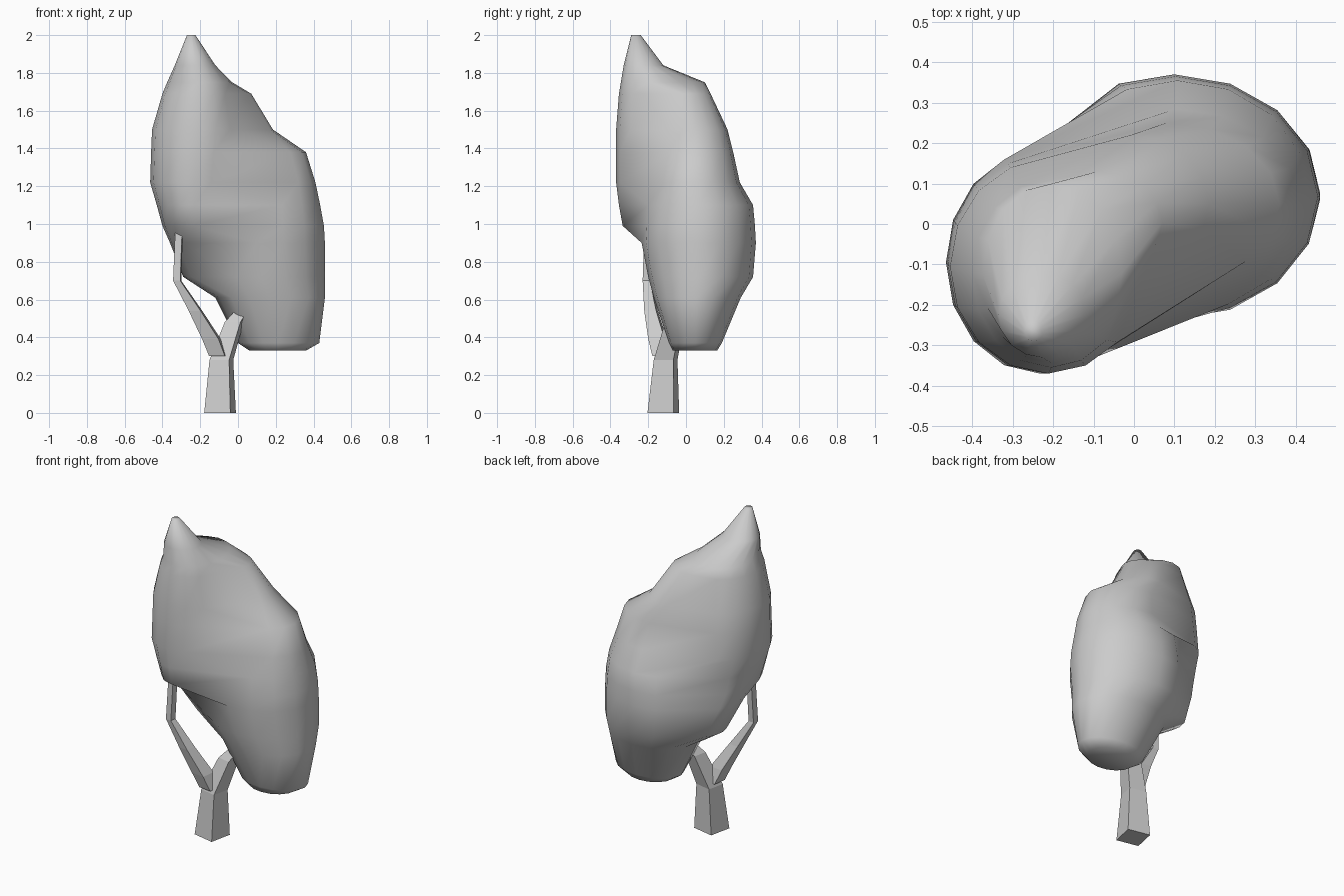
import bpy, bmesh, math

if "Cube" in bpy.data.objects:
    bpy.data.objects.remove(bpy.data.objects["Cube"])


def loft(name, rings):
    """Skin a stack of equal-length point rings and cap both ends."""
    bm = bmesh.new()
    rows = [[bm.verts.new(p) for p in ring] for ring in rings]
    n = len(rows[0])
    for low, high in zip(rows, rows[1:]):
        for i in range(n):
            j = (i + 1) % n
            bm.faces.new((low[i], low[j], high[j], high[i]))
    bm.faces.new(rows[0][::-1])
    bm.faces.new(rows[-1])
    bmesh.ops.remove_doubles(bm, verts=bm.verts, dist=0.0005)
    bmesh.ops.recalc_face_normals(bm, faces=bm.faces)
    mesh = bpy.data.meshes.new(name)
    bm.to_mesh(mesh)
    bm.free()
    obj = bpy.data.objects.new(name, mesh)
    bpy.context.collection.objects.link(obj)
    return obj


def limb(name, path, turn):
    """Four-sided tapered limb along (x, y, z, radius) stations."""
    corners = [math.radians(45 + turn + 90 * k) for k in range(4)]
    return loft(name, [[(x + r * math.cos(a), y + r * math.sin(a), z)
                        for a in corners] for x, y, z, r in path])


def oval_point(box, a):
    x0, x1, y0, y1 = box
    return ((x0 + x1) / 2 + (x1 - x0) / 2 * math.cos(a),
            (y0 + y1) / 2 + (y1 - y0) / 2 * math.sin(a))


def crown_ring(z, *lobes, sides=16):
    """Outline wrapped around one or two ovals at height z."""
    ring = []
    for k in range(sides):
        a = 2 * math.pi * k / sides
        c, s = math.cos(a), math.sin(a)
        x, y = max((oval_point(b, a) for b in lobes),
                   key=lambda p: p[0] * c + p[1] * s)
        ring.append((x, y, z))
    return ring


# Crown: tall front-left lobe merging into a lower back-right lobe
levels = [
    (0.33, (0.06, 0.36, -0.07, 0.165)),
    (0.37, (0.0, 0.43, -0.09, 0.19)),
    (0.61, (-0.12, 0.46, -0.17, 0.29)),
    (0.72, (-0.29, 0.0, -0.10, 0.21), (-0.22, 0.46, -0.20, 0.355)),
    (0.90, (-0.36, -0.10, -0.19, 0.18), (-0.26, 0.46, -0.235, 0.37)),
    (0.99, (-0.40, -0.06, -0.335, 0.18), (-0.25, 0.455, -0.23, 0.365)),
    (1.10, (-0.43, -0.03, -0.355, 0.18), (-0.22, 0.435, -0.22, 0.355)),
    (1.22, (-0.465, 0.0, -0.37, 0.18), (-0.20, 0.41, -0.19, 0.285)),
    (1.38, (-0.46, 0.02, -0.37, 0.17), (-0.20, 0.36, -0.15, 0.25)),
    (1.50, (-0.455, 0.03, -0.37, 0.16), (-0.20, 0.185, -0.12, 0.22)),
    (1.69, (-0.40, -0.01, -0.355, 0.11), (-0.25, 0.07, -0.12, 0.13)),
    (1.75, (-0.375, -0.03, -0.345, 0.10)),
    (1.84, (-0.335, -0.12, -0.33, -0.12)),
    (2.00, (-0.27, -0.225, -0.29, -0.24)),
]
crown = loft("foliage", [crown_ring(*level) for level in levels])
for poly in crown.data.polygons:
    poly.use_smooth = True

# Trunk leaning into the crown
limb("trunk", [(-0.095, -0.12, 0.0, 0.10), (-0.088, -0.108, 0.28, 0.075),
               (-0.02, -0.06, 0.48, 0.06), (0.08, 0.0, 0.62, 0.03)], -12)

# Side branch elbowing up into the front-left lobe
limb("side_branch", [(-0.105, -0.13, 0.30, 0.06), (-0.14, -0.15, 0.39, 0.062),
                     (-0.225, -0.185, 0.54, 0.045),
                     (-0.322, -0.208, 0.70, 0.027),
                     (-0.312, -0.20, 0.96, 0.026)], -8)
